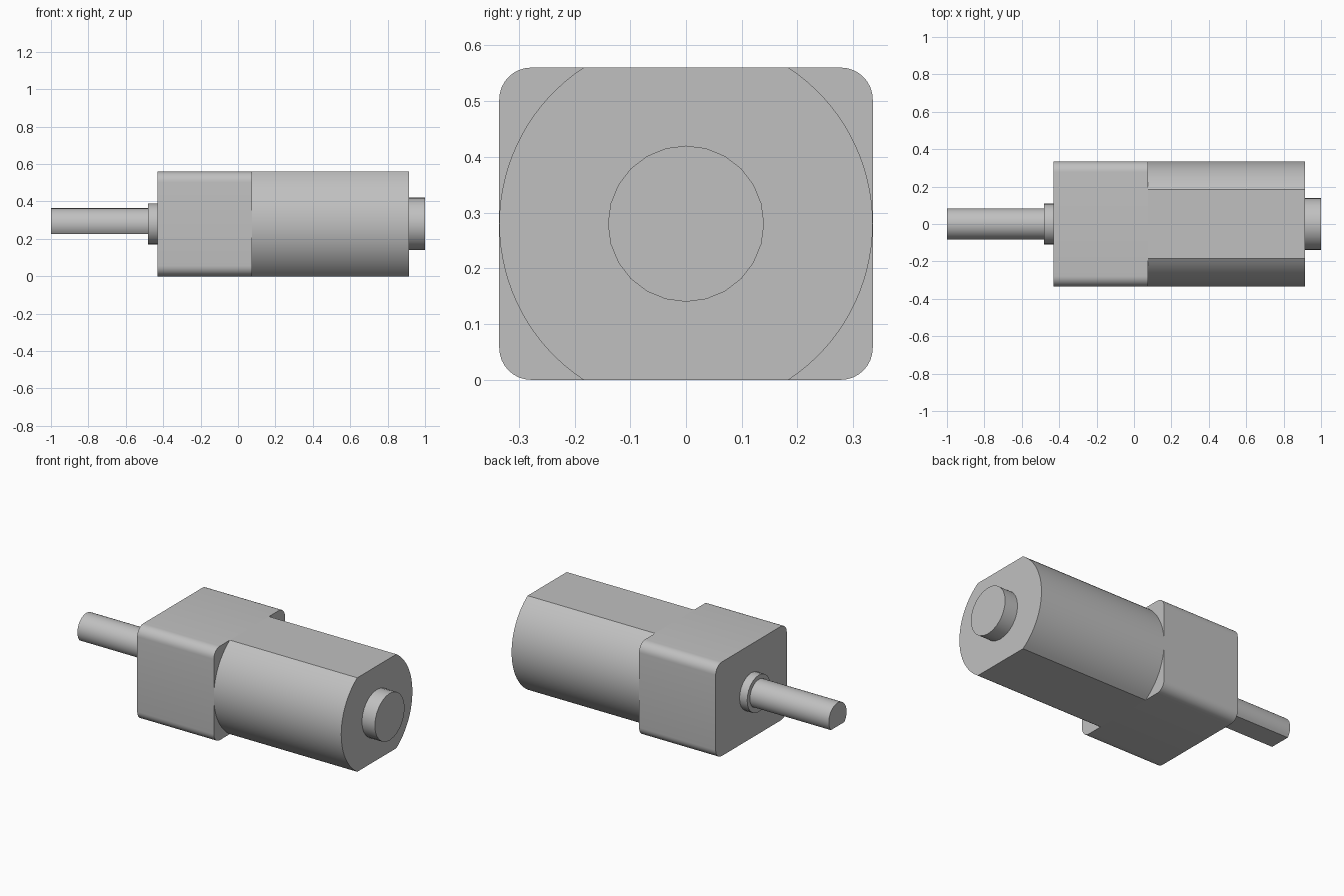
import bpy
import bmesh
from math import asin, cos, sin, pi, radians

default = bpy.data.objects.get("Cube")
if default:
    bpy.data.objects.remove(default)

metal = bpy.data.materials.new("grey metal")
metal.use_nodes = True
GREY = (0.53, 0.53, 0.53, 1)
metal.diffuse_color = GREY
metal.node_tree.nodes["Principled BSDF"].inputs["Base Color"].default_value = GREY

AXIS_Z = 0.28  # height of the common shaft axis


def arc(radius, start, end, steps, y=0, z=0):
    """Points of an arc around (y, z), in the cross-section plane."""
    angles = [start + (end - start) * i / steps for i in range(steps + 1)]
    return [(y + radius * cos(a), z + radius * sin(a)) for a in angles]


def circle(radius, steps):
    return arc(radius, 0, 2 * pi, steps)[:-1]


def rounded_rectangle(half_y, half_z, radius, steps):
    points = []
    for i, (sy, sz) in enumerate([(1, 1), (-1, 1), (-1, -1), (1, -1)]):
        points += arc(radius, i * pi / 2, (i + 1) * pi / 2, steps,
                      sy * (half_y - radius), sz * (half_z - radius))
    return points


def extrude_along_x(name, profile, x0, x1):
    """Solid prism of a (y, z) cross-section centred on the shaft axis."""
    bm = bmesh.new()
    face = bm.faces.new([bm.verts.new((x0, y, AXIS_Z + z)) for y, z in profile])
    result = bmesh.ops.extrude_face_region(bm, geom=[face], use_keep_orig=True)
    verts = [v for v in result["geom"] if isinstance(v, bmesh.types.BMVert)]
    bmesh.ops.translate(bm, verts=verts, vec=(x1 - x0, 0, 0))
    bmesh.ops.recalc_face_normals(bm, faces=bm.faces)
    mesh = bpy.data.meshes.new(name)
    bm.to_mesh(mesh)
    bm.free()
    mesh.materials.append(metal)
    obj = bpy.data.objects.new(name, mesh)
    bpy.context.collection.objects.link(obj)
    bpy.ops.object.select_all(action="DESELECT")
    obj.select_set(True)
    bpy.context.view_layer.objects.active = obj
    bpy.ops.object.shade_smooth_by_angle(angle=radians(30))
    return obj


# Gearbox: block with rounded long edges
extrude_along_x("gearbox", rounded_rectangle(0.335, AXIS_Z, 0.057, 8), -0.43, 0.075)

# Motor can: cylinder flattened on top and bottom
MOTOR_R = 0.335
half = asin(AXIS_Z / MOTOR_R)
can = arc(MOTOR_R, -half, half, 32) + arc(MOTOR_R, pi - half, pi + half, 32)
extrude_along_x("motor_can", can, 0.075, 0.915)

# Round bosses at both ends
extrude_along_x("rear_boss", circle(0.14, 24), 0.915, 1.0)
extrude_along_x("shaft_collar", circle(0.11, 24), -0.48, -0.43)

# Output shaft: D-shaped, flat underneath
SHAFT_R = 0.084
flat = asin(0.055 / SHAFT_R)
extrude_along_x("output_shaft", arc(SHAFT_R, -flat, pi + flat, 24), -1.0, -0.48)
